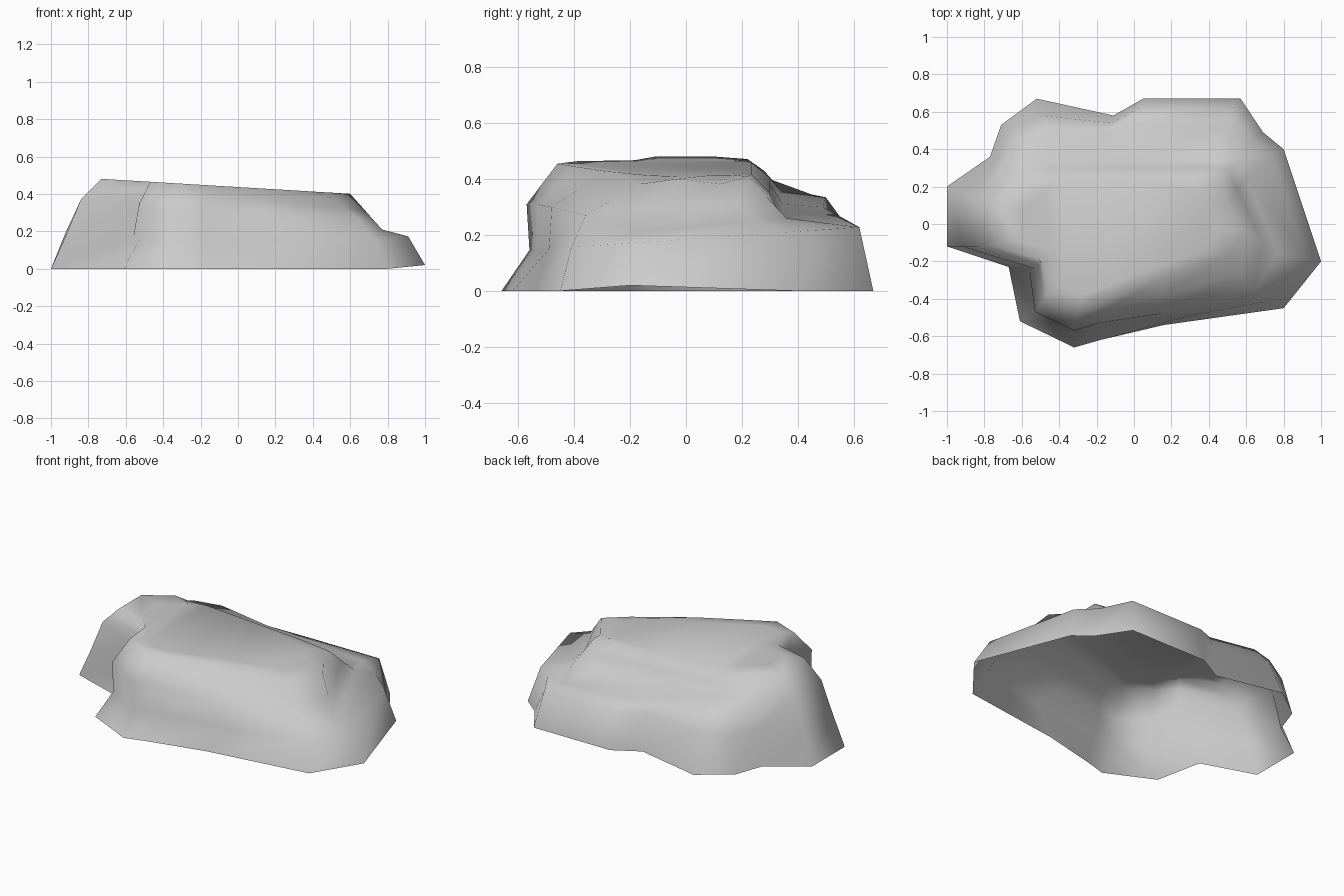
import bpy
import bmesh
import math
from mathutils import Vector

# Remove the default object
default_cube = bpy.data.objects.get("Cube")
if default_cube:
    bpy.data.objects.remove(default_cube, do_unlink=True)


def make_material(name, colour):
    material = bpy.data.materials.new(name)
    material.use_nodes = True
    material.diffuse_color = colour
    shader = material.node_tree.nodes["Principled BSDF"]
    shader.inputs["Base Color"].default_value = colour
    shader.inputs["Roughness"].default_value = 0.9
    return material


def add_ring(bm, outline, height):
    """Add one closed contour; height gives z from the index and position."""
    return [bm.verts.new((x, y, height(i, x, y))) for i, (x, y) in enumerate(outline)]


def bridge(bm, lower, upper):
    """Join two contours with a band of quads."""
    count = len(lower)
    for i in range(count):
        j = (i + 1) % count
        bm.faces.new((lower[i], lower[j], upper[j], upper[i]))


# Contours run counterclockwise from the left end of the front
foot = [(-1, -.12), (-.67, -.23), (-.61, -.52), (-.32, -.66), (-.18, -.62),
        (.16, -.54), (.8, -.45), (1, -.2), (.8, .4),
        (.69, .49), (.57, .67), (.05, .67), (-.11, .58),
        (-.52, .67), (-.71, .53), (-.77, .36), (-1, .2)]

ledge = [(-.92, -.12), (-.56, -.24), (-.53, -.46), (-.32, -.56), (-.18, -.54),
         (.3, -.49), (.73, -.41), (.91, -.17), (.74, .36),
         (.63, .45), (.53, .62), (.03, .62), (-.12, .54),
         (-.5, .58), (-.66, .5), (-.73, .34), (-.92, .17)]

shoulder = [(-.84, -.12), (-.53, -.24), (-.53, -.47), (-.32, -.57), (-.19, -.53),
            (.14, -.48), (.64, -.36), (.77, -.16), (.6, .25),
            (.54, .36), (.48, .52), (0, .53), (-.14, .49),
            (-.46, .5), (-.61, .45), (-.69, .32), (-.84, .13)]
shoulder_z = [.37, .36, .34, .31, .31, .3, .27, .21, .25,
              .26, .24, .27, .3, .335, .345, .35, .37]

rim = [(-.73, -.11), (-.49, -.19), (-.47, -.38), (-.3, -.46), (-.14, -.4),
       (.14, -.29), (.5, -.17), (.6, -.03), (.5, .12),
       (.47, .22), (.42, .3), (0, .3), (-.15, .3),
       (-.45, .3), (-.54, .28), (-.58, .22), (-.73, .1)]
BACK_SHELF = range(10, 15)
WORN_CORNERS = (6, 8)


def crown_height(i, x, y):
    return .437 - .06 * x - max(0, y - .24)


def rim_height(i, x, y):
    return crown_height(i, x, y) - (.025 if i in WORN_CORNERS else 0)


def step_point(i):
    """Foot of the steep bank behind the crown, blended into the other sides."""
    if i in BACK_SHELF:
        return rim[i][0] * 1.06, .345
    return Vector(shoulder[i]).lerp(Vector(rim[i]), .5)


def step_height(i, x, y):
    if i in BACK_SHELF:
        return shoulder_z[i] + .01
    return (shoulder_z[i] + rim_height(i, *rim[i])) / 2


# Rock shell, open underneath
bm = bmesh.new()
rings = [
    add_ring(bm, foot, lambda i, x, y: .02 if x == 1 else 0),
    add_ring(bm, ledge, lambda i, x, y: .185 + .07 * y),
    add_ring(bm, shoulder, lambda i, x, y: shoulder_z[i]),
    add_ring(bm, [step_point(i) for i in range(len(rim))], step_height),
    add_ring(bm, rim, rim_height),
]

# Gently sloping crown inside the rim
centre = Vector((-.08, -.03))
inner = [centre + (Vector(p) - centre) * .8 for p in rim]
rings.append(add_ring(bm, inner, crown_height))
for lower, upper in zip(rings, rings[1:]):
    bridge(bm, lower, upper)
cap = bm.faces.new(rings[-1])
bmesh.ops.triangulate(bm, faces=[cap])

mesh = bpy.data.meshes.new("rock")
bm.to_mesh(mesh)
bm.free()
rock = bpy.data.objects.new("rock", mesh)
bpy.context.collection.objects.link(rock)
mesh.materials.append(make_material("stone_grey", (.6, .6, .6, 1)))

# Smooth weathered surface
bpy.ops.object.select_all(action='DESELECT')
rock.select_set(True)
bpy.context.view_layer.objects.active = rock
bpy.ops.object.shade_smooth_by_angle(angle=math.radians(75))
